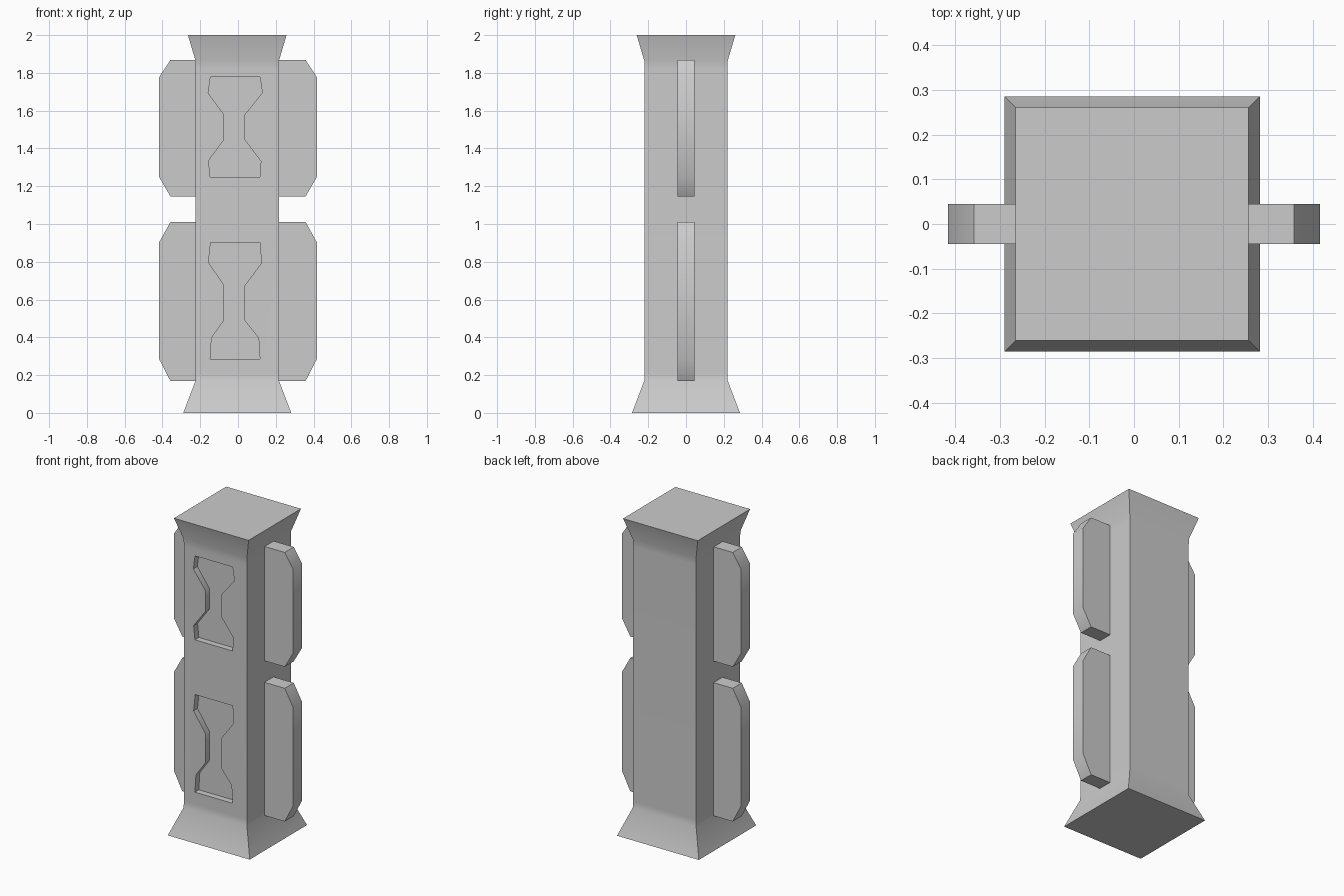
import bpy, bmesh, math
from mathutils import Vector

if "Cube" in bpy.data.objects:
    bpy.data.objects.remove(bpy.data.objects["Cube"])


def make_object(name, bm):
    bmesh.ops.recalc_face_normals(bm, faces=bm.faces)
    mesh = bpy.data.meshes.new(name)
    bm.to_mesh(mesh)
    bm.free()
    obj = bpy.data.objects.new(name, mesh)
    bpy.context.collection.objects.link(obj)
    return obj


def select_only(obj):
    bpy.ops.object.select_all(action='DESELECT')
    obj.select_set(True)
    bpy.context.view_layer.objects.active = obj


def smooth(obj, degrees=40):
    select_only(obj)
    bpy.ops.object.shade_smooth_by_angle(angle=math.radians(degrees))


def extrude_profile(bm, points, y0, y1):
    """Prism from an x/z outline, running from y0 to y1."""
    face = bm.faces.new([bm.verts.new((x, y0, z)) for x, z in points])
    ext = bmesh.ops.extrude_face_region(bm, geom=[face])
    verts = [g for g in ext['geom'] if isinstance(g, bmesh.types.BMVert)]
    bmesh.ops.translate(bm, vec=Vector((0, y1 - y0, 0)), verts=verts)


# Square column with flared foot and head: (height, half width)
CX = -0.004
bm = bmesh.new()
rings = []
for z, h in [(0, .286), (.17, .221), (.21, .22), (1.82, .22), (1.865, .221), (2, .261)]:
    rings.append([bm.verts.new((CX + sx * h, sy * h, z))
                  for sx, sy in ((-1, -1), (1, -1), (1, 1), (-1, 1))])
for a, b in zip(rings, rings[1:]):
    for i in range(4):
        j = (i + 1) % 4
        bm.faces.new((a[i], a[j], b[j], b[i]))
bm.faces.new(rings[0])
bm.faces.new(rings[-1])
column = make_object("column", bm)

# Two hourglass recesses cut into the front face
UPPER = [(-.146, 1.778), (.116, 1.778), (.129, 1.695), (.035, 1.579), (.035, 1.446), (.121, 1.332),
         (.116, 1.248), (-.147, 1.248), (-.156, 1.335), (-.074, 1.446), (-.074, 1.579), (-.158, 1.693)]
LOWER = [(-.145, .902), (.116, .902), (.124, .793), (.035, .673), (.035, .489), (.109, .397),
         (.116, .286), (-.147, .286), (-.14, .397), (-.074, .49), (-.074, .676), (-.156, .797)]
bm = bmesh.new()
for outline in (UPPER, LOWER):
    extrude_profile(bm, outline, -.32, -.181)
cutter = make_object("recess_cutter", bm)
cutter.hide_render = True
mod = column.modifiers.new("recesses", 'BOOLEAN')
mod.operation = 'DIFFERENCE'
mod.solver = 'EXACT'
mod.object = cutter
select_only(column)
bpy.ops.object.modifier_apply(modifier=mod.name)
bpy.data.objects.remove(cutter)
smooth(column)

# Chamfered side fins, one pair per level: (bottom, outer bottom, outer top, top)
for level, (z0, z1, z2, z3) in {"lower": (.169, .284, .904, 1.01),
                                "upper": (1.146, 1.248, 1.778, 1.868)}.items():
    for side, s in (("left", -1), ("right", 1)):
        bm = bmesh.new()
        outline = [(.2, z0), (.358, z0), (.417, z1), (.417, z2), (.358, z3), (.2, z3)]
        extrude_profile(bm, [(s * x, z) for x, z in outline], -.045, .045)
        smooth(make_object(f"{level}_{side}_fin", bm))
